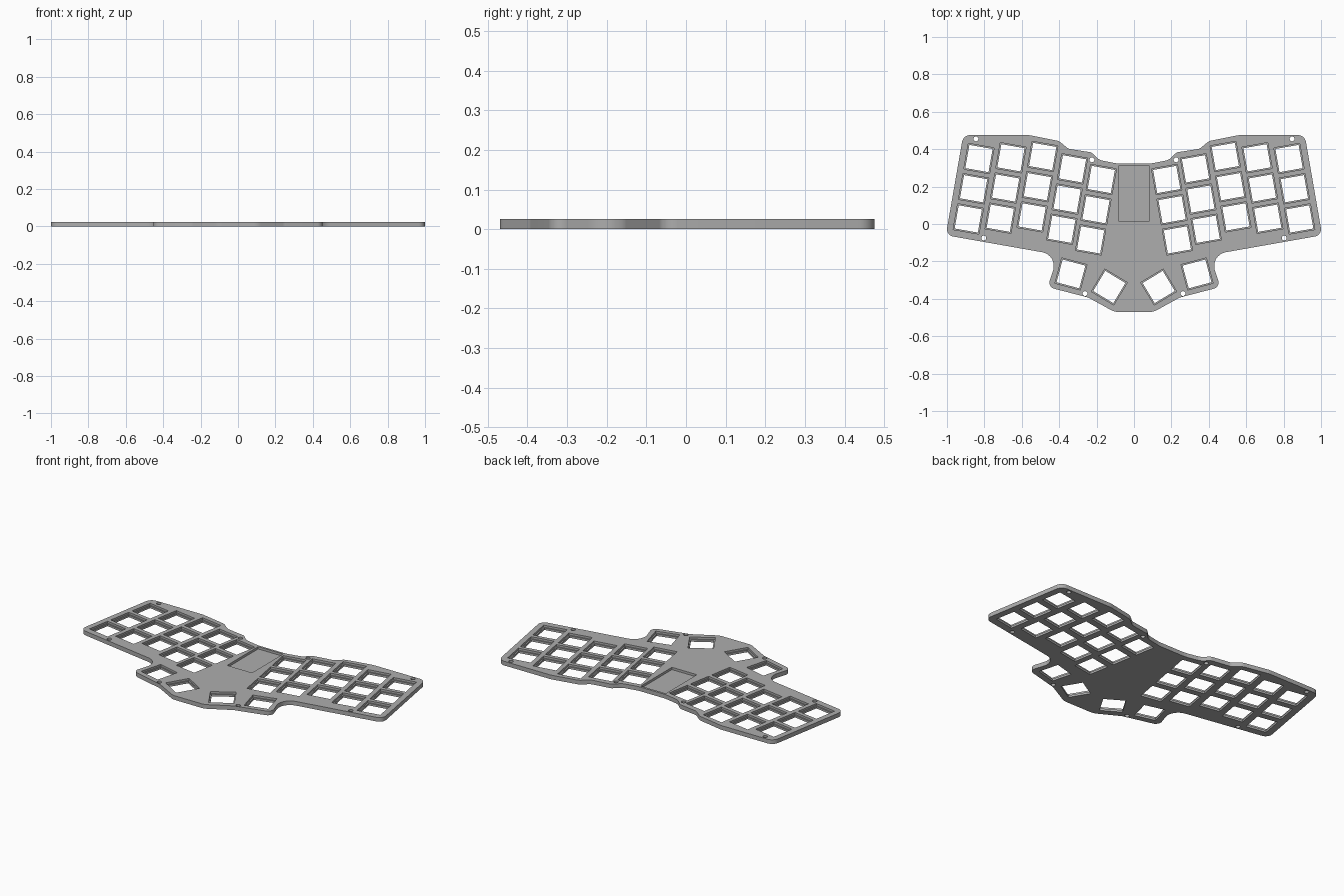
import bpy, bmesh, math
from mathutils import Vector, Matrix

if "Cube" in bpy.data.objects:
    bpy.data.objects.remove(bpy.data.objects["Cube"])

THICK = 0.025
STEP = 0.0125          # height of the ledge inside each key opening
KEY_IN, KEY_OUT = 0.126, 0.14

grey = bpy.data.materials.new("plate_grey")
grey.diffuse_color = (0.42, 0.42, 0.42, 1)
grey.use_nodes = True
grey.node_tree.nodes["Principled BSDF"].inputs["Base Color"].default_value = grey.diffuse_color


def rounded(points, steps=8):
    """Fillet every corner (x, y, radius) of a closed outline."""
    out = []
    n = len(points)
    for i, (x, y, r) in enumerate(points):
        p = Vector((x, y))
        a = (Vector(points[i - 1][:2]) - p).normalized()
        b = (Vector(points[(i + 1) % n][:2]) - p).normalized()
        half = a.angle(b) / 2
        centre = p + (a + b).normalized() * (r / math.sin(half))
        start = p + a * (r / math.tan(half)) - centre
        sweep = start.angle_signed(p + b * (r / math.tan(half)) - centre)
        for k in range(steps + 1):
            t = -sweep * k / steps
            out.append(centre + Matrix.Rotation(t, 2) @ start)
    return out


def loft(bm, rings):
    """Closed solid through rings of (points, z)."""
    loops = [[bm.verts.new((p[0], p[1], z)) for p in pts] for pts, z in rings]
    bm.faces.new(loops[0][::-1])
    bm.faces.new(loops[-1])
    n = len(loops[0])
    for lo, hi in zip(loops, loops[1:]):
        for i in range(n):
            j = (i + 1) % n
            bm.faces.new((lo[i], lo[j], hi[j], hi[i]))


def to_object(bm, name):
    bmesh.ops.recalc_face_normals(bm, faces=bm.faces)
    mesh = bpy.data.meshes.new(name)
    bm.to_mesh(mesh)
    bm.free()
    mesh.materials.append(grey)
    ob = bpy.data.objects.new(name, mesh)
    bpy.context.collection.objects.link(ob)
    return ob


def square(x, y, size, deg):
    rot = Matrix.Rotation(math.radians(deg), 2)
    h = size / 2
    return [Vector((x, y)) + rot @ Vector(c)
            for c in ((-h, -h), (h, -h), (h, h), (-h, h))]


def circle(x, y, r, n=20):
    return [(x + r * math.cos(math.tau * i / n), y + r * math.sin(math.tau * i / n))
            for i in range(n)]


# plate: right half of the outline, mirrored to the left
half = [(0.09, 0.323, 0.2), (0.185, 0.342, 0.06), (0.228, 0.383, 0.03),
        (0.35, 0.402, 0.04), (0.402, 0.444, 0.05), (0.565, 0.476, 0.12),
        (0.913, 0.476, 0.045), (1.006, -0.06, 0.04), (0.405, -0.166, 0.075),
        (0.462, -0.337, 0.035), (0.245, -0.393, 0.06), (0.105, -0.47, 0.08)]
outline = half + [(-x, y, r) for x, y, r in reversed(half)]
bm = bmesh.new()
pts = rounded(outline)
loft(bm, [(pts, 0), (pts, THICK)])
plate = to_object(bm, "keyboard_plate")

# key openings: five staggered columns of three, plus two thumb keys per side
column_tops = [(0.829, 0.350), (0.658, 0.354), (0.488, 0.361),
               (0.329, 0.295), (0.175, 0.238)]
keys = [(x + 0.0285 * r, y - 0.1615 * r, 10) for x, y in column_tops for r in range(3)]
keys += [(0.337, -0.267, 15), (0.132, -0.337, 31)]
screws = [(0.845, 0.455), (0.225, 0.343), (0.803, -0.075), (0.262, -0.372)]

bm = bmesh.new()
for s in (1, -1):
    for x, y, deg in keys:
        small = square(s * x, y, KEY_IN, s * deg)
        large = square(s * x, y, KEY_OUT, s * deg)
        loft(bm, [(small, -0.01), (small, STEP), (large, STEP), (large, 0.04)])
    for x, y in screws:
        ring = circle(s * x, y, 0.013)
        loft(bm, [(ring, -0.01), (ring, 0.04)])
# shallow controller pocket in the centre
pocket = [(-0.083, 0.015), (0.083, 0.015), (0.083, 0.31), (-0.083, 0.31)]
loft(bm, [(pocket, 0.011), (pocket, 0.04)])
cutter = to_object(bm, "opening_cutter")
cutter.hide_render = True

# cut the openings and bake the result
mod = plate.modifiers.new("openings", 'BOOLEAN')
mod.operation = 'DIFFERENCE'
mod.solver = 'EXACT'
mod.object = cutter
bpy.context.view_layer.objects.active = plate
plate.select_set(True)
cutter.select_set(False)
bpy.ops.object.modifier_apply(modifier=mod.name)
bpy.data.objects.remove(cutter)
bpy.ops.object.shade_smooth_by_angle(angle=math.radians(30))
